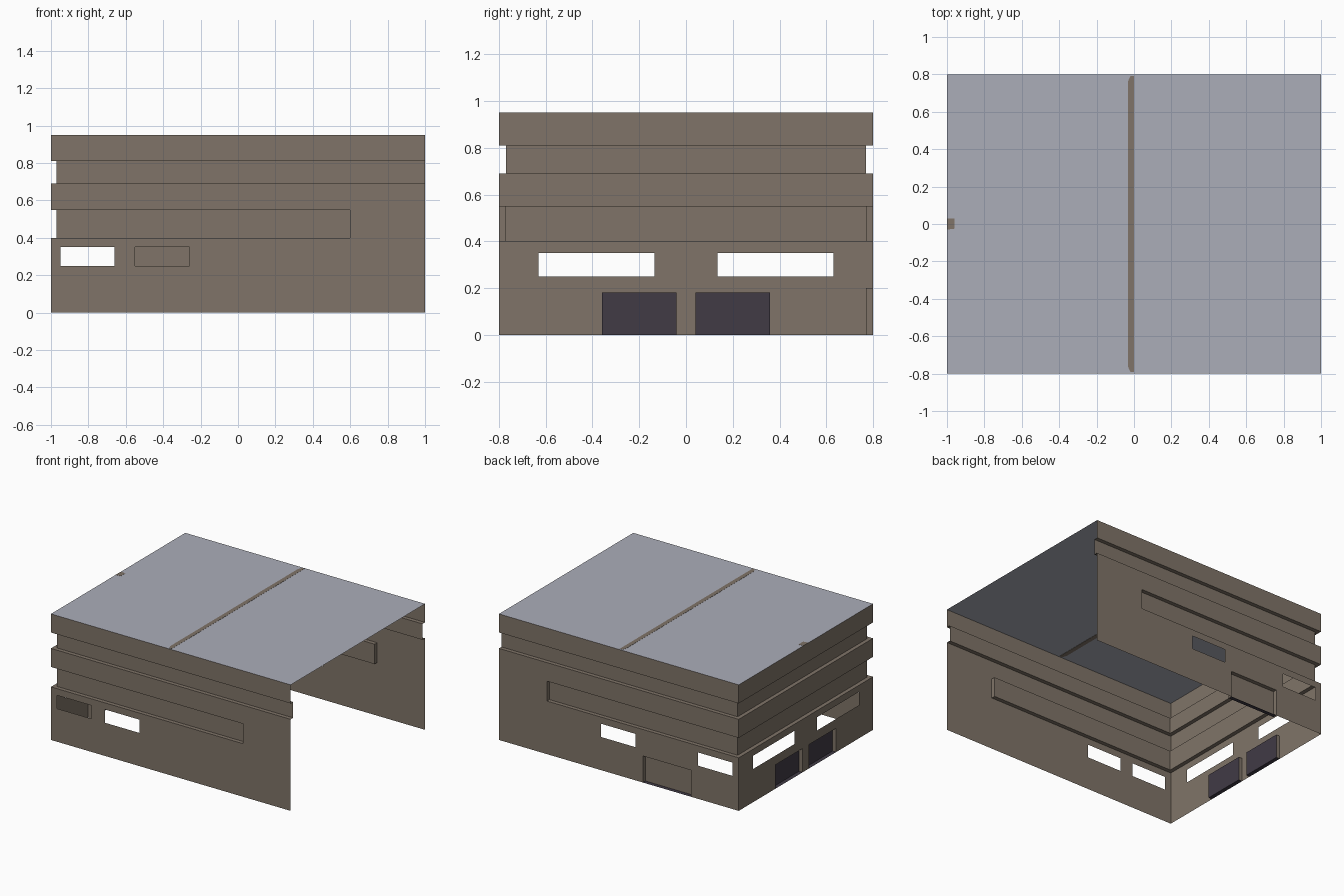
import bpy, bmesh

if "Cube" in bpy.data.objects:
    bpy.data.objects.remove(bpy.data.objects["Cube"])


def material(name, rgb):
    m = bpy.data.materials.new(name)
    m.diffuse_color = (*rgb, 1)
    m.use_nodes = True
    m.node_tree.nodes["Principled BSDF"].inputs["Base Color"].default_value = m.diffuse_color
    return m


BROWN = material("brown_wall", (0.215, 0.175, 0.138))
GREY = material("blue_grey_roof", (0.41, 0.42, 0.485))
DARK = material("dark_door", (0.052, 0.043, 0.060))

X, Y, TOP, D = 1.0, 0.8, 0.95, 0.03
Z = [0, 0.18, 0.2, 0.25, 0.35, 0.40, 0.55, 0.69, 0.81, TOP]  # shared height cuts


def make_object(name, bm, mats):
    me = bpy.data.meshes.new(name)
    bm.to_mesh(me)
    bm.free()
    for m in mats:
        me.materials.append(m)
    ob = bpy.data.objects.new(name, me)
    bpy.context.collection.objects.link(ob)
    return ob


def find(rects, u, z):
    for r in rects:
        if r[0] < u < r[1] and r[2] < z < r[3]:
            return r
    return None


def build_wall(bm, place, ends, holes, recesses):
    """Sheet wall with open windows and stepped-in recesses.
    place(u, z, d) maps wall coordinates and inward depth to 3D."""
    us = set(ends)
    for r in holes + recesses:
        us.update(r[:2])
    us = sorted(us)

    def quad(pts, mat=0):
        f = bm.faces.new([bm.verts.new(place(*p)) for p in pts])
        f.material_index = mat

    def depth(u, z):
        return D if find(recesses, u, z) else 0.0

    for i in range(len(us) - 1):
        u0, u1 = us[i], us[i + 1]
        um = (u0 + u1) / 2
        for j in range(len(Z) - 1):
            z0, z1 = Z[j], Z[j + 1]
            zm = (z0 + z1) / 2
            if find(holes, um, zm):
                continue
            d = depth(um, zm)
            rec = find(recesses, um, zm)
            quad([(u0, z0, d), (u1, z0, d), (u1, z1, d), (u0, z1, d)],
                 rec[4] if rec else 0)
            # horizontal step to the cell below (or doorway floor)
            below = depth(um, (Z[j - 1] + z0) / 2) if j else 0.0
            if below != d:
                quad([(u0, z0, below), (u1, z0, below), (u1, z0, d), (u0, z0, d)],
                     0 if j else 1)
            # vertical step to the previous cell along the wall
            if i:
                prev = depth((us[i - 1] + u0) / 2, zm)
                if prev != d:
                    quad([(u0, z0, prev), (u0, z1, prev), (u0, z1, d), (u0, z0, d)])


def clamp(v, lo, hi):
    return min(max(v, lo), hi)


# Walls: front, back and left; the right end and the underside are open
bm = bmesh.new()
upper = (-X, X, 0.69, 0.81, 0)
lower = (-X, 0.6, 0.40, 0.55, 0)
build_wall(bm, lambda u, z, d: (max(u, -X + d), -Y + d, z), (-X, X),
           [(-0.95, -0.66, 0.25, 0.35), (-0.55, -0.26, 0.25, 0.35)],
           [upper, lower])
build_wall(bm, lambda u, z, d: (max(u, -X + d), Y - d, z), (-X, X),
           [(-0.95, -0.66, 0.25, 0.35), (-0.14, 0.15, 0.25, 0.35)],
           [upper, lower, (-0.6, -0.2, 0, 0.2, 0)])
build_wall(bm, lambda u, z, d: (-X + d, clamp(u, -Y + d, Y - d), z), (-Y, Y),
           [(-0.63, -0.135, 0.25, 0.35), (0.135, 0.63, 0.25, 0.35)],
           [(-Y, Y, 0.69, 0.81, 0), (-Y, Y, 0.40, 0.55, 0),
            (-0.36, -0.04, 0, 0.18, 1), (0.04, 0.36, 0, 0.18, 1)])
bmesh.ops.remove_doubles(bm, verts=bm.verts, dist=0.0005)
# temporary roof so that outward normals are unambiguous
cap = bm.faces.new([bm.verts.new(p) for p in
                    ((-X, -Y, TOP), (X, -Y, TOP), (X, Y, TOP), (-X, Y, TOP))])
bmesh.ops.delete(bm, geom=list(cap.verts), context='VERTS')
bmesh.ops.recalc_face_normals(bm, faces=bm.faces)
bm.normal_update()
probe = min(bm.faces, key=lambda f: f.calc_center_median().y)
if probe.normal.y > 0:
    bmesh.ops.reverse_faces(bm, faces=bm.faces)
make_object("building_walls", bm, [BROWN, DARK])

# Roof sheet
bm = bmesh.new()
bm.faces.new([bm.verts.new(p) for p in
              ((-X, -Y, TOP), (X, -Y, TOP), (X, Y, TOP), (-X, Y, TOP))])
make_object("roof", bm, [GREY])


# Thin brown plates lying in the roof
def roof_plate(name, outline):
    plate = bmesh.new()
    low = [plate.verts.new((x, y, TOP - 0.002)) for x, y in outline]
    f = plate.faces.new(low)
    ext = bmesh.ops.extrude_face_region(plate, geom=[f])
    for v in ext["geom"]:
        if isinstance(v, bmesh.types.BMVert):
            v.co.z = TOP + 0.001
    bmesh.ops.recalc_face_normals(plate, faces=plate.faces)
    make_object(name, plate, [BROWN])


roof_plate("roof_joint_strip", [(0, -0.79), (0, 0.79), (-0.02, 0.79), (-0.033, 0.76),
                                (-0.033, -0.76), (-0.02, -0.79)])
roof_plate("roof_edge_tab", [(-X, -0.03), (-0.96, -0.025), (-0.96, 0.03), (-X, 0.03)])
